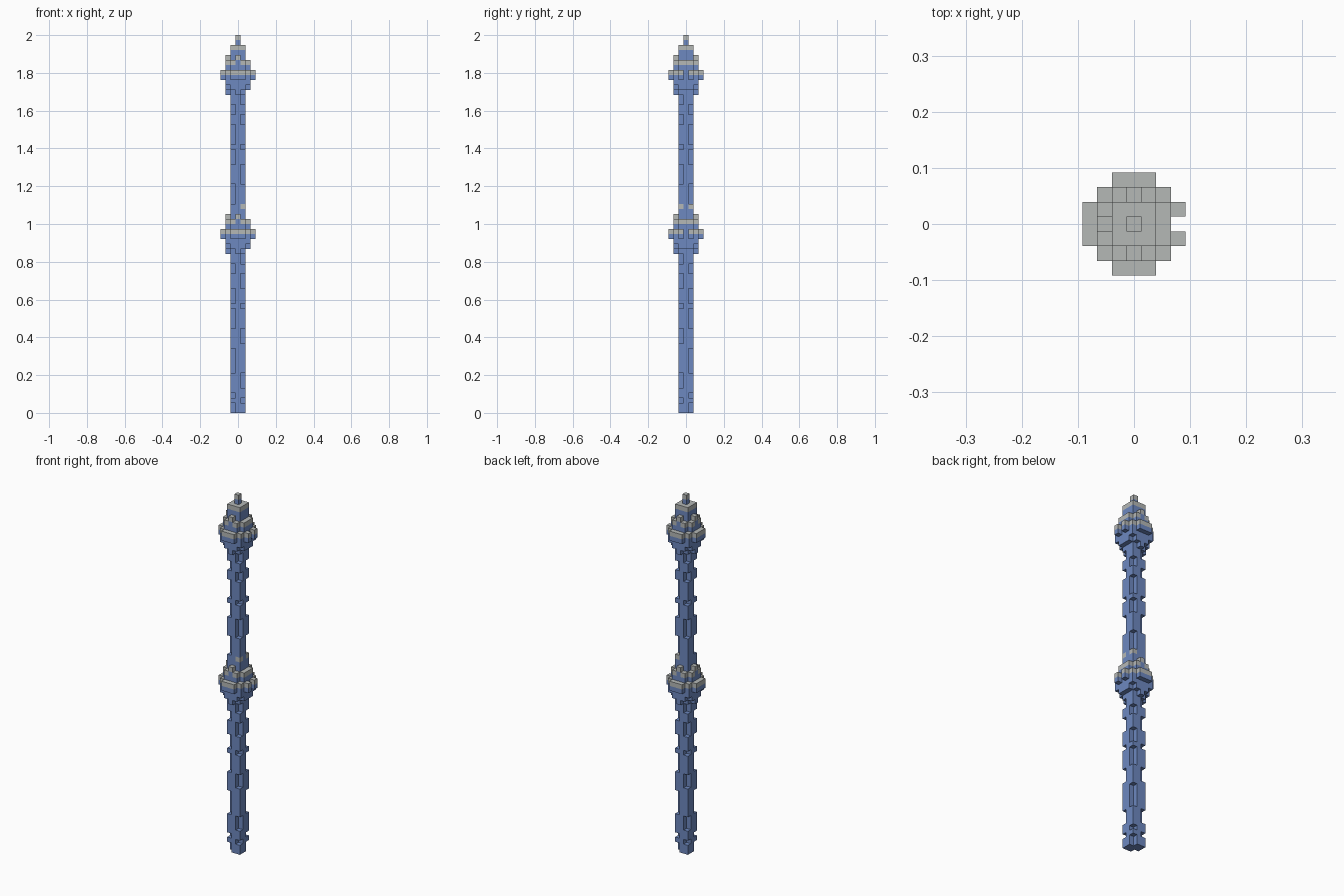
import bpy
import bmesh
from mathutils import Vector

cube = bpy.data.objects.get("Cube")
if cube:
    bpy.data.objects.remove(cube, do_unlink=True)

UNIT = 2 / 76          # edge of one building block
BLUE, GREY = 0, 1


def make_material(name, rgb):
    mat = bpy.data.materials.new(name)
    mat.use_nodes = True
    mat.diffuse_color = (*rgb, 1)
    mat.node_tree.nodes["Principled BSDF"].inputs["Base Color"].default_value = (*rgb, 1)
    return mat


materials = [make_material("slate_blue", (0.155, 0.25, 0.53)),
             make_material("pale_grey", (0.46, 0.48, 0.47))]

parts = {}             # part name -> {cell: colour}


def column(part, x, y, low, high, cap=None):
    """Stack of blocks from low up to high; cap colours the top block."""
    cells = parts.setdefault(part, {})
    for z in range(low, high):
        cells[x, y, z] = BLUE
    if cap is not None:
        cells[x, y, high - 1] = cap


# Shaft: square column whose opposite corner pairs are notched in turn
NOTCHES_A = [(0, 2), (3, 4), (8, 13), (17, 21), (22, 25), (28, 30),
             (42, 46), (50, 53), (54, 58), (60, 62)]
NOTCHES_B = [(2, 3), (5, 8), (14, 17), (21, 22), (25, 28), (30, 32),
             (46, 50), (53, 54), (58, 60), (62, 64)]
for x in (-1, 0, 1):
    for y in (-1, 0, 1):
        column("shaft", x, y, 0, 74, GREY)
        if x and y:
            for low, high in (NOTCHES_A if x == y else NOTCHES_B):
                for z in range(low, high):
                    del parts["shaft"][x, y, z]
for y in (-1, 1):
    parts["shaft"][1, y, 41] = GREY

# Finial on the very top
column("finial", 0, 0, 74, 76, GREY)


# Balcony ring: three gabled sides with ledges, one flat side with two brackets
def balcony(part, base):
    for side in range(3):
        for t in range(-2, 3):
            step = abs(t)
            if step == 2:
                low, high = base + 2, base + 5
            else:
                low, high = base + step, base + 8 - step
            spot = [(t, -2), (-2, t), (t, 2)][side]
            column(part, *spot, low, high, GREY)
            if step < 2:
                ledge = [(t, -3), (-3, t), (t, 3)][side]
                column(part, *ledge, base + 3, base + 5, GREY)
    for y in (-1, 0, 1):
        column(part, 2, y, base + 1, base + 7, GREY)
        if y:
            column(part, 3, y, base + 3, base + 5, GREY)


balcony("lower_balcony", 32)
balcony("upper_balcony", 64)

# Skin each part with its outside faces only
occupied = set().union(*parts.values())


def build(name, cells):
    bm = bmesh.new()
    for cell, colour in cells.items():
        for axis in range(3):
            for sign in (-1, 1):
                step = [0, 0, 0]
                step[axis] = sign
                if tuple(c + s for c, s in zip(cell, step)) in occupied:
                    continue
                u, v = Vector(), Vector()
                u[(axis + 1) % 3] = 0.5
                v[(axis + 2) % 3] = 0.5 * sign
                mid = Vector(cell) + Vector((0, 0, 0.5)) + Vector(step) / 2
                ring = (mid - u - v, mid + u - v, mid + u + v, mid - u + v)
                face = bm.faces.new([bm.verts.new(p * UNIT) for p in ring])
                face.material_index = colour
    bmesh.ops.remove_doubles(bm, verts=bm.verts, dist=UNIT / 100)
    bmesh.ops.dissolve_limit(bm, angle_limit=0.01, verts=bm.verts,
                             edges=bm.edges, delimit={'MATERIAL'})
    mesh = bpy.data.meshes.new(name)
    bm.to_mesh(mesh)
    bm.free()
    for mat in materials:
        mesh.materials.append(mat)
    bpy.context.scene.collection.objects.link(bpy.data.objects.new(name, mesh))


for name, cells in parts.items():
    build(name, cells)
